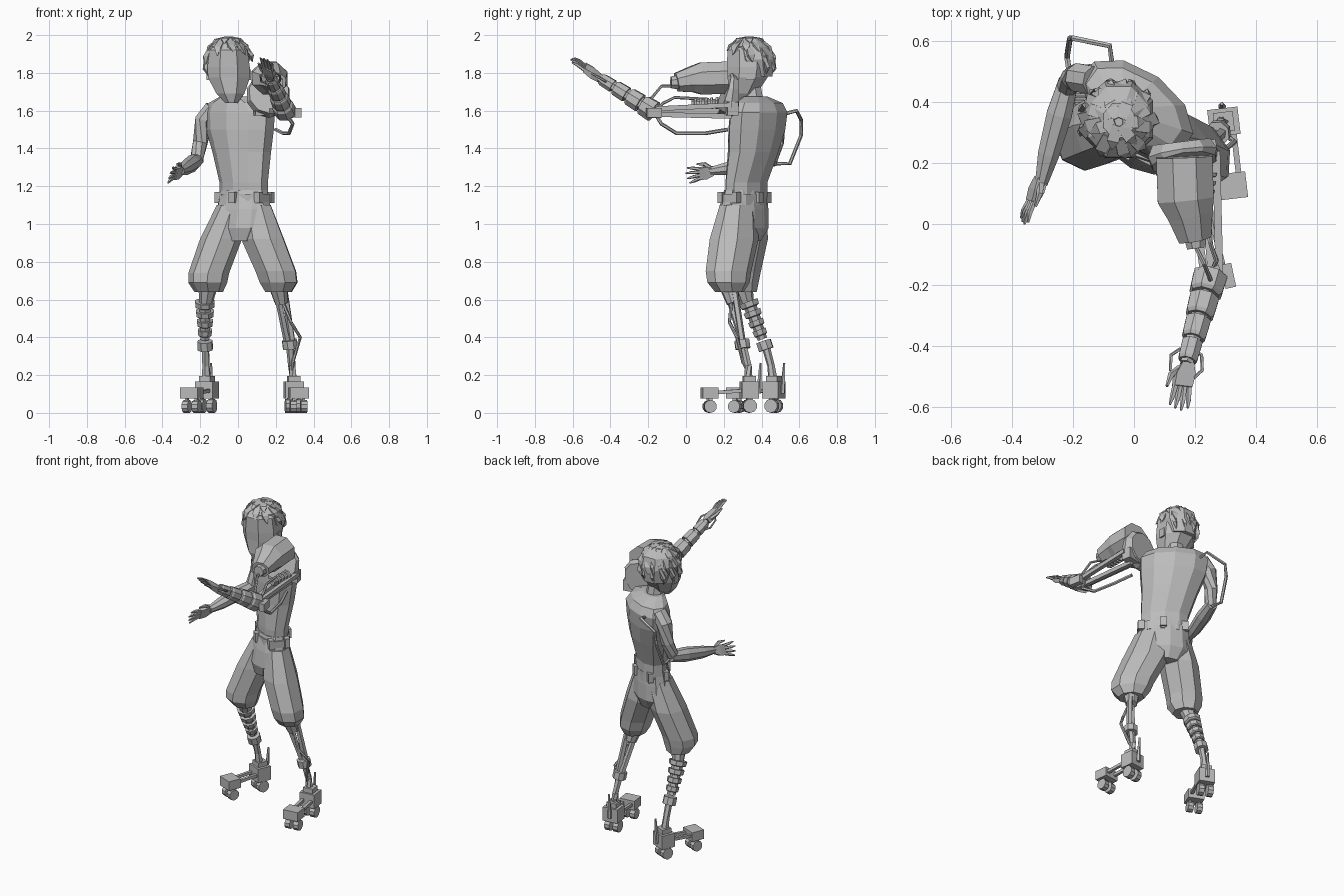
import bpy, bmesh, math, random
from mathutils import Vector, Matrix

random.seed(4)
default_cube = bpy.data.objects.get("Cube")
if default_cube:
    bpy.data.objects.remove(default_cube, do_unlink=True)

grey = bpy.data.materials.new("plain_grey")
grey.use_nodes = True
colour = (.5, .5, .5, 1)
grey.diffuse_color = colour
grey.node_tree.nodes["Principled BSDF"].inputs["Base Color"].default_value = colour


def finish(name, bm):
    bmesh.ops.recalc_face_normals(bm, faces=bm.faces[:])
    mesh = bpy.data.meshes.new(name)
    bm.to_mesh(mesh)
    bm.free()
    mesh.materials.append(grey)
    obj = bpy.data.objects.new(name, mesh)
    bpy.context.scene.collection.objects.link(obj)
    return obj


def skin(name, rings):
    """Join rings of points into a closed body."""
    bm = bmesh.new()
    rows = [[bm.verts.new(p) for p in ring] for ring in rings]
    count = len(rows[0])
    for low, high in zip(rows, rows[1:]):
        for i in range(count):
            j = (i + 1) % count
            bm.faces.new((low[i], low[j], high[j], high[i]))
    bm.faces.new(rows[0])
    bm.faces.new(rows[-1])
    return finish(name, bm)


def circle(sides):
    for i in range(sides):
        angle = math.tau * (i + .5) / sides
        yield math.cos(angle), math.sin(angle)


def loft(name, sections, sides=10):
    """Stack level ellipses: x, y, z, half width, half depth, turn in degrees."""
    rings = []
    for x, y, z, wide, deep, turn in sections:
        spin = Matrix.Rotation(math.radians(turn), 3, 'Z')
        rings.append([Vector((x, y, z)) + spin @ Vector((c * wide, s * deep, 0))
                      for c, s in circle(sides)])
    return skin(name, rings)


def tube(name, path, radii, sides=6, flat=1):
    """Sweep a polygon along a path; one radius, or one for each point."""
    path = [Vector(p) for p in path]
    if not isinstance(radii, (list, tuple)):
        radii = [radii] * len(path)
    rings = []
    for i, point in enumerate(path):
        along = path[min(i + 1, len(path) - 1)] - path[max(i - 1, 0)]
        turn = along.to_track_quat('Z', 'Y')
        rings.append([point + turn @ Vector((c * radii[i], s * radii[i] * flat, 0))
                      for c, s in circle(sides)])
    return skin(name, rings)


def box(name, centre, size, turn=0):
    bm = bmesh.new()
    place = (Matrix.Translation(centre) @ Matrix.Rotation(math.radians(turn), 4, 'Z')
             @ Matrix.Diagonal((*size, 1)))
    bmesh.ops.create_cube(bm, size=1, matrix=place)
    return finish(name, bm)


def collars(name, start, end, first, last, count, fill=.7):
    """Row of stepped sleeves around a thinner core."""
    start, end = Vector(start), Vector(end)
    tube(name + "_core", (start, end), (first * .65, last * .65))
    for i in range(count):
        radius = first + (last - first) * i / max(count - 1, 1)
        a, b = start.lerp(end, i / count), start.lerp(end, (i + fill) / count)
        tube(f"{name}_{i}", (a, a.lerp(b, .85), b), (radius, radius * .95, radius * .8), 8)


def hand(name, wrist, along, across, thumb_side, length, fan):
    wrist, along, across = Vector(wrist), Vector(along).normalized(), Vector(across).normalized()
    normal = along.cross(across)
    palm = []
    for reach, half, thick in ((0, .02, .018), (.25, .034, .018), (.5, .032, .012)):
        middle = wrist + along * reach * length
        palm.append([middle + across * half * u + normal * thick * v
                     for u, v in ((-1, -1), (1, -1), (1, 1), (-1, 1))])
    skin(name + "_palm", palm)
    for i in range(4):
        spread = (i - 1.5) / 1.5
        root = wrist + along * length * .48 + across * spread * .025
        tip = root + (along + across * spread * fan) * length * (.52 - abs(spread - .2) * .09)
        tube(f"{name}_finger_{i}", (root, root.lerp(tip, .6) + normal * .004, tip), (.01, .009, .004), 5)
    side = across * thumb_side
    root = wrist + along * .02 + side * .02
    tube(name + "_thumb", (root, root + along * .03 + side * .028, root + along * .075 + side * .035),
         (.013, .011, .005), 5)


# Torso turned toward its right, neck and belt
loft("torso", [(.03, .32, 1.14, .148, .09, -38), (.03, .32, 1.22, .148, .09, -38),
               (.02, .355, 1.38, .175, .112, -36), (.01, .375, 1.5, .205, .122, -36),
               (.01, .385, 1.59, .212, .12, -36), (0, .385, 1.64, .18, .1, -36),
               (-.02, .365, 1.675, .08, .06, -30)])
loft("neck", [(-.02, .36, 1.62, .06, .06, 0), (-.03, .34, 1.76, .05, .055, 0)], 8)
loft("belt", [(.035, .31, 1.1, .155, .1, -38), (.035, .31, 1.16, .155, .1, -38)])
spin = Matrix.Rotation(math.radians(-38), 3, 'Z')
for c, s in circle(6):
    place = Vector((.035, .31, 1.14)) + spin @ Vector((c * .152, s * .098, 0))
    box("belt_loop", place, (.04, .03, .06), -38)

# Baggy shorts
loft("shorts_seat", [(.03, .315, 1.18, .145, .09, -38), (.03, .305, 1.08, .162, .108, -38),
                     (.025, .3, .98, .165, .118, -38), (.02, .295, .91, .11, .095, -38)], 12)
loft("left_shorts_leg", [(.09, .275, 1.1, .08, .105, 36), (.13, .255, .92, .11, .14, 36),
                         (.2, .225, .75, .105, .13, 36), (.215, .225, .69, .098, .12, 36),
                         (.215, .23, .64, .07, .08, 36)], 8)
loft("right_shorts_leg", [(-.03, .33, 1.1, .08, .1, 20), (-.09, .315, .92, .11, .12, 20),
                          (-.155, .285, .74, .108, .11, 20), (-.16, .28, .69, .103, .105, 20),
                          (-.155, .295, .64, .075, .08, 20)], 8)

# Head: pointed jaw widening to a brow
loft("head", [(-.035, .265, 1.64, .035, .035, 0), (-.04, .295, 1.69, .08, .085, 0),
              (-.048, .325, 1.775, .12, .115, 0), (-.05, .33, 1.83, .122, .122, 0),
              (-.05, .33, 1.92, .108, .12, 0), (-.05, .33, 1.97, .06, .07, 0)], 8)
for side in (-1, 1):
    box("ear", (-.05 + side * .108, .34, 1.79), (.02, .04, .055))

# Hair: a cap under overlapping pointed locks, short over the brow
loft("hair_cap", [(-.05, .385, 1.78, .09, .078, 0), (-.05, .362, 1.87, .122, .114, 0),
                  (-.05, .345, 1.94, .105, .115, 0), (-.05, .34, 1.985, .055, .06, 0)], 8)
crown = Vector((-.05, .335, 1.855))
for row, (tilt, count) in enumerate(((20, 6), (42, 9), (66, 12), (92, 11))):
    for i in range(count):
        turn = math.tau * (i + row * .5) / count + random.uniform(-.2, .2)
        if row > 1 and math.sin(turn) < .25 * row - .7:
            continue

        def shell(degrees, grow):
            a = math.radians(degrees)
            swirl = turn + a * .2
            return crown + Vector((math.sin(a) * math.cos(swirl) * .12,
                                   math.sin(a) * math.sin(swirl) * .126,
                                   math.cos(a) * .135)) * grow
        drop = random.uniform(22, 36)
        tube("hair_lock", (shell(tilt - 14, .96), shell(tilt + drop * .4, 1.02),
                           shell(tilt + drop, 1.06)), (.024, .028, .002), 4, .5)

# Right arm and its looped hose
tube("right_upper_arm", ((-.13, .47, 1.61), (-.18, .48, 1.55), (-.2, .48, 1.43), (-.22, .45, 1.34)),
     (.05, .05, .04, .035), 8)
tube("right_forearm", ((-.215, .47, 1.34), (-.245, .36, 1.32), (-.28, .23, 1.295), (-.305, .13, 1.28)),
     (.035, .045, .038, .022), 8)
hand("right_hand", (-.305, .15, 1.28), (-.36, -.92, -.16), (.3, -.1, .95), 1, .165, .25)
tube("back_hose", ((-.07, .51, 1.58), (-.08, .585, 1.6), (-.2, .61, 1.55), (-.21, .61, 1.47),
                   (-.22, .55, 1.32), (-.21, .48, 1.32)), .01)

# Left shoulder: mounting disc and tapered canister
tube("shoulder_disc", ((.155, .27, 1.68), (.16, .23, 1.68), (.165, .2, 1.69)), (.1, .12, .11), 10)
tube("shoulder_canister", ((.165, .22, 1.775), (.17, .08, 1.77), (.185, .03, 1.765), (.2, -.05, 1.75)),
     (.1, .1, .08, .058), 8, .92)
tube("canister_cap", ((.2, -.04, 1.75), (.205, -.08, 1.75)), (.04, .033), 8)
box("shoulder_bracket", (.18, .23, 1.61), (.19, .06, .07), 12)

# Left arm: open struts, hoses and a stepped forearm
elbow = Vector((.25, -.17, 1.595))
for i, (x, z) in enumerate(((.27, 1.63), (.17, 1.6), (.22, 1.57))):
    tube(f"arm_strut_{i}", ((x, .24, z), ((x + .25) / 2 + .02, -.16, z * .5 + .795)), .018, 4)
collars("arm_spring", (.24, .17, 1.64), (.23, .03, 1.64), .035, .028, 5, .5)
box("elbow_block", (.25, -.17, 1.595), (.07, .06, .07), 12)
box("elbow_bracket", (.31, -.17, 1.59), (.035, .08, .05), 12)
wrist = Vector((.172, -.46, 1.775))
collars("left_forearm", elbow, wrist, .06, .036, 4, .85)
hand("left_hand", wrist, (-.15, -.82, .55), (.85, -.1, -.4), -1, .185, .1)
tube("lower_hose", ((.2, .22, 1.5), (.24, .1, 1.48), (.27, -.05, 1.48), (.29, -.13, 1.53), elbow), .01)
tube("upper_hose", ((.2, -.07, 1.73), (.23, -.13, 1.73), (.25, -.18, 1.67), (.25, -.2, 1.62)), .008)
tube("middle_hose", ((.22, .12, 1.66), (.25, -.06, 1.67), (.27, -.12, 1.64), elbow), .008)
for side in (-1, 1):
    tube("wrist_hose", [wrist + Vector((side * x, y, -y * .6)) for x, y in
                        ((.02, .05), (.05, .03), (.052, -.02), (.025, -.045))], .006, 5)

# Left shin: paired rods, ring and side cable
left_ankle = Vector((.295, .33, .14))
for shift in (-.022, .022):
    tube("left_shin_rod", ((.22 + shift, .23 + shift, .68), (.275 + shift * .6, .3, .37)), .018, 5)
tube("left_knee", ((.215, .23, .66), (.23, .25, .58)), (.05, .035), 8)
tube("left_shin_ring", ((.272, .295, .385), (.278, .302, .34)), .042, 8)
tube("left_lower_shin", ((.275, .3, .36), (.285, .33, .25), left_ankle), (.022, .02, .028))
tube("left_shin_cable", ((.24, .24, .58), (.28, .23, .48), (.33, .27, .4), (.29, .3, .27), (.28, .35, .18)), .009)

# Right shin: stepped sleeves down to a thin ankle
right_ankle = Vector((-.165, .465, .14))
tube("right_knee", ((-.16, .305, .66), (-.17, .325, .58)), (.05, .035), 8)
collars("right_shin", (-.175, .33, .59), (-.175, .405, .39), .056, .04, 4, .62)
tube("right_shin_ring", ((-.175, .41, .38), (-.173, .425, .335)), .042, 8)
tube("right_lower_shin", ((-.173, .42, .36), (-.17, .45, .25), right_ankle), (.022, .02, .028))


def skate(name, heel, toe):
    """Wheeled foot: heel block, toe block, two rails, paired wheels."""
    heel, toe = Vector((*heel, .12)), Vector((*toe, .105))
    along = (toe - heel).normalized()
    across = along.cross(Vector((0, 0, 1))).normalized()
    turn = math.degrees(math.atan2(along.y, along.x)) + 90
    box(name + "_heel", heel, (.1, .09, .09), turn)
    box(name + "_toe", toe, (.1, .085, .06), turn)
    box(name + "_ankle_cuff", heel + Vector((0, 0, .055)), (.065, .065, .04), turn)
    for side in (-1, 1):
        shift = across * side * .028
        tube(name + "_rail", (heel + shift, toe + shift), .013, 4)
        for place, radius in ((heel, .037), (toe, .034)):
            hub = Vector((place.x, place.y, radius)) + shift
            tube(name + "_wheel", (hub - across * .017, hub + across * .017), radius, 10)
            box(name + "_fork", hub + Vector((0, 0, .03)), (.012, .025, .06), turn)
    back = heel - along * .05
    tube(name + "_heel_spur", (back - Vector((0, 0, .02)), back + Vector((0, 0, .14)) - along * .01),
         (.014, .006), 5)


skate("left_skate", (.295, .335), (.32, .125))
skate("right_skate", (-.165, .465), (-.245, .27))
